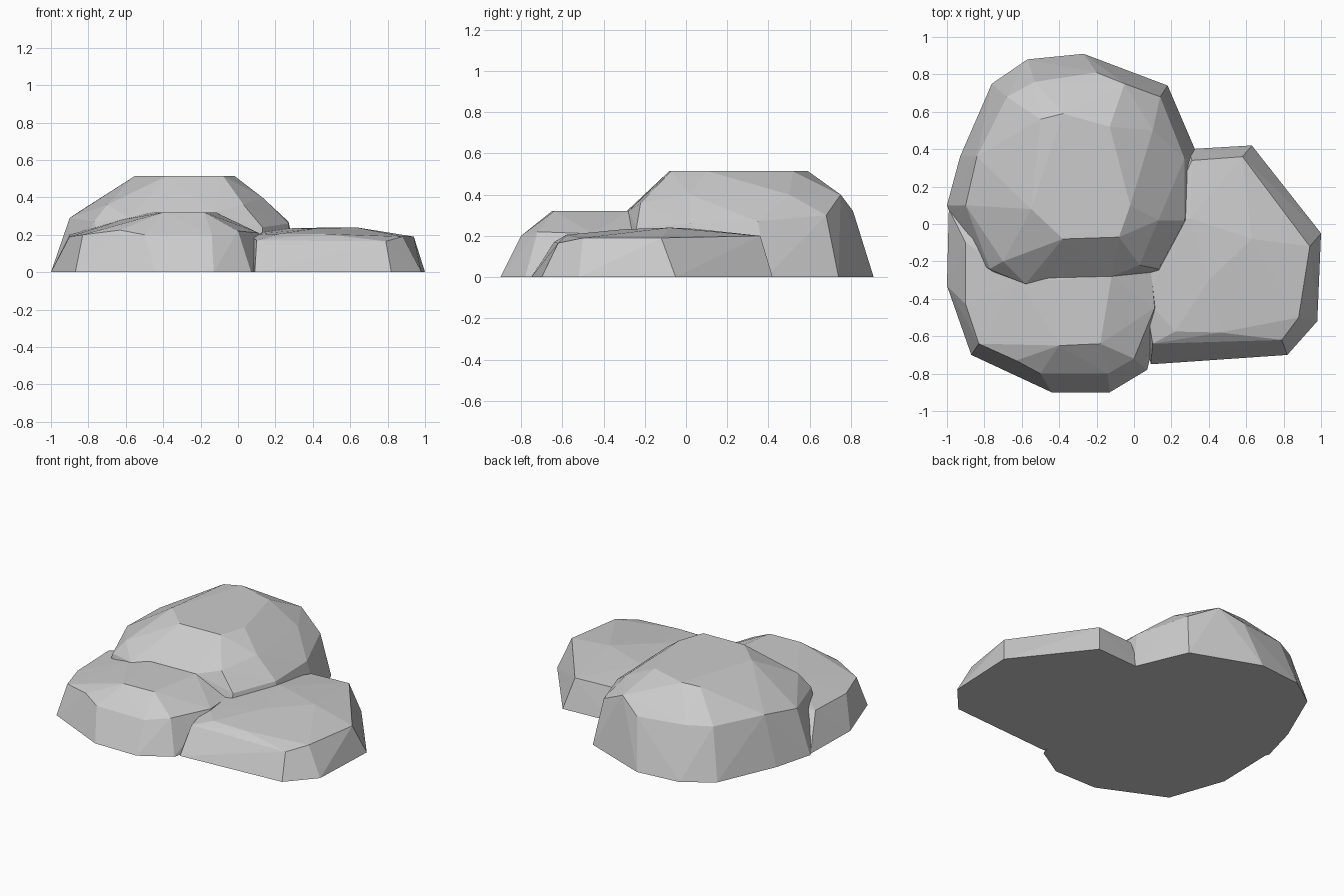
import bpy, bmesh


def rock(name, base, upper):
    """Faceted boulder: hull of a ground outline and upper corner points."""
    bm = bmesh.new()
    for x, y in base:
        bm.verts.new((x, y, 0))
    for p in upper:
        bm.verts.new(p)
    res = bmesh.ops.convex_hull(bm, input=bm.verts[:])
    junk = {g for g in res["geom_interior"] + res["geom_unused"]
            if isinstance(g, bmesh.types.BMVert)}
    bmesh.ops.delete(bm, geom=list(junk), context='VERTS')
    bmesh.ops.recalc_face_normals(bm, faces=bm.faces[:])
    me = bpy.data.meshes.new(name)
    bm.to_mesh(me)
    bm.free()
    ob = bpy.data.objects.new(name, me)
    bpy.context.collection.objects.link(ob)
    return ob


# Tall boulder at the back left
tall = rock("rock_cluster",
    [(-.57, .88), (-.27, .91), (.18, .74), (.33, .39), (.31, 0), (.15, -.3),
     (-.2, -.36), (-.65, -.36), (-.9, -.18), (-1, .1), (-.93, .36), (-.76, .75)],
    [(-.68, .68, .33), (-.53, .76, .33), (-.2, .81, .32), (-.05, .75, .4),
     (.14, .68, .3), (.27, .35, .27), (.27, .02, .26), (.13, -.24, .24),
     (.13, .02, .4), (.1, .5, .4), (.03, -.22, .36), (-.12, -.28, .32),
     (-.58, -.32, .29), (-.77, -.24, .27), (-.9, .1, .29), (-.84, .36, .33),
     (-.7, -.2, .36), (-.5, .56, .505), (-.38, .59, .515), (-.13, .52, .515),
     (-.02, .1, .515), (-.08, -.07, .515), (-.38, -.08, .515), (-.55, .08, .515)])

# Medium boulder at the front left
front = rock("front_rock",
    [(-1, -.33), (-.87, -.7), (-.44, -.9), (-.13, -.9), (.07, -.78),
     (.17, -.4), (.1, 0), (-.5, .2), (-.99, .08)],
    [(-.9, -.43, .19), (-.83, -.64, .2), (-.63, -.73, .225), (-.5, -.8, .2),
     (-.14, -.8, .2), (0, -.72, .22), (.11, -.45, .21), (-.4, -.65, .32),
     (-.18, -.64, .32), (-.12, -.28, .32), (-.45, -.3, .32),
     (-.62, -.3, .28), (-.9, -.1, .2), (-.5, .1, .25), (.08, -.1, .2)])

# Low slab on the right
slab = rock("side_rock",
    [(.29, .4), (.63, .42), (1, -.05), (.98, -.52), (.82, -.7), (.09, -.75),
     (.02, -.4), (.1, .1)],
    [(.31, .34, .2), (.58, .36, .2), (.94, -.12, .19), (.88, -.5, .19),
     (.79, -.62, .165), (.46, -.58, .205), (.22, -.575, .205), (.1, -.64, .17),
     (.06, -.4, .2), (.15, 0, .22), (.3, .03, .236), (.63, -.08, .24),
     (.4, -.3, .232)])

# Merge the boulders into one solid cluster
bpy.context.view_layer.objects.active = tall
for other in (front, slab):
    mod = tall.modifiers.new("merge", 'BOOLEAN')
    mod.operation = 'UNION'
    mod.solver = 'EXACT'
    mod.object = other
    bpy.ops.object.modifier_apply(modifier=mod.name)
    bpy.data.objects.remove(other)
